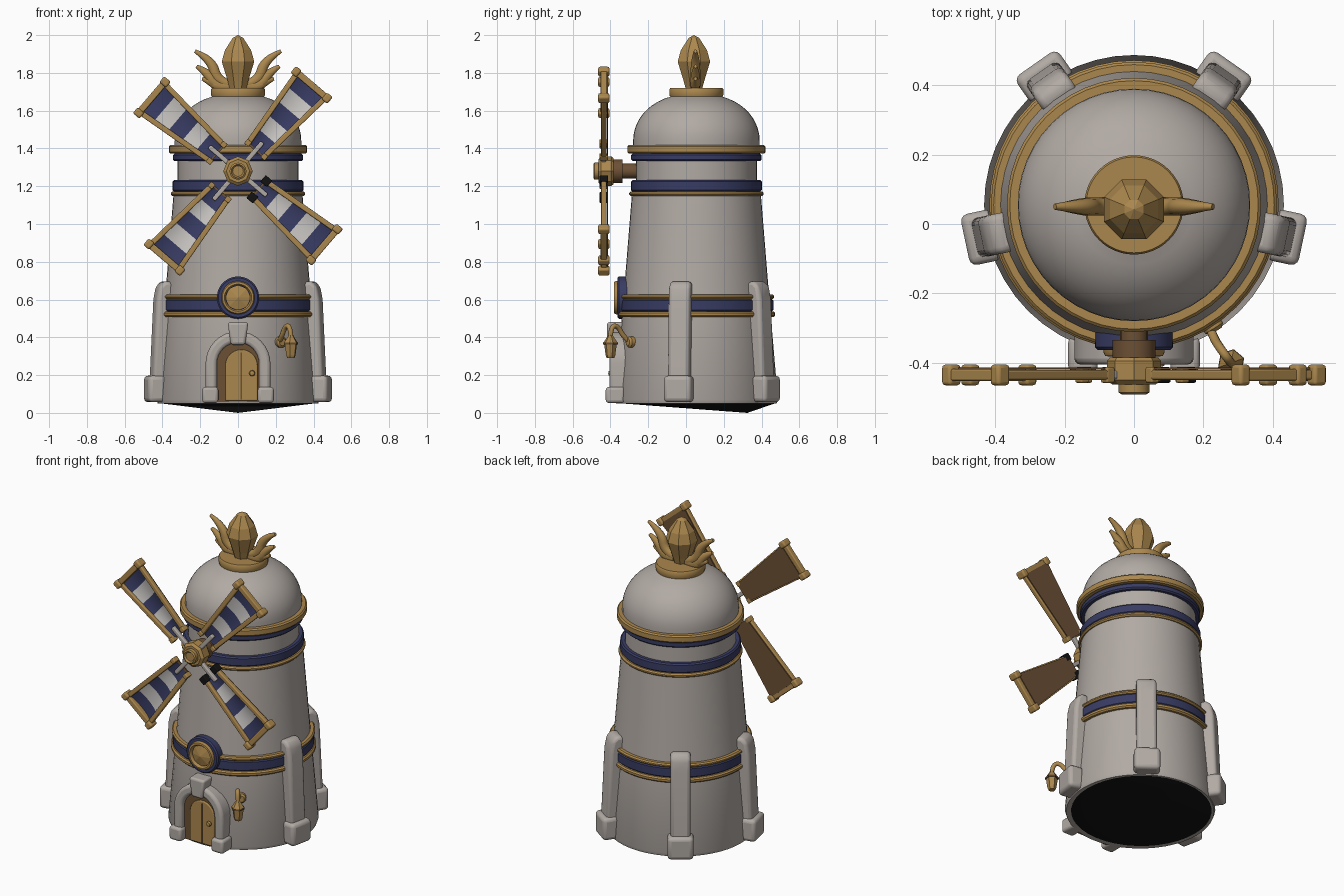
import bpy, bmesh, math
from math import sin, cos, pi, radians
from mathutils import Matrix, Vector

if "Cube" in bpy.data.objects:
    bpy.data.objects.remove(bpy.data.objects["Cube"])

CY = 0.055  # tower axis sits slightly behind the centre
AXIS = Matrix.Translation((0, CY, 0))


def material(name, rgb):
    m = bpy.data.materials.new(name)
    m.use_nodes = True
    m.diffuse_color = (*rgb, 1)
    m.node_tree.nodes["Principled BSDF"].inputs["Base Color"].default_value = (*rgb, 1)
    return m


STONE = material("warm grey stone", (0.44, 0.40, 0.37))
GOLD = material("old gold", (0.41, 0.245, 0.075))
NAVY = material("navy blue", (0.04, 0.045, 0.125))
BROWN = material("brown wood", (0.15, 0.08, 0.035))
WHITE = material("white cloth", (0.58, 0.56, 0.54))
BLACK = material("black", (0.006, 0.006, 0.006))


def finish(name, bm, mats, matrix=Matrix(), smooth=True, bevel=0):
    bmesh.ops.recalc_face_normals(bm, faces=bm.faces)
    mesh = bpy.data.meshes.new(name)
    bm.to_mesh(mesh)
    bm.free()
    ob = bpy.data.objects.new(name, mesh)
    bpy.context.collection.objects.link(ob)
    for m in mats:
        mesh.materials.append(m)
    ob.matrix_world = matrix
    if bevel:
        mod = ob.modifiers.new("rounding", "BEVEL")
        mod.width, mod.segments, mod.limit_method = bevel, 3, "ANGLE"
    if smooth:
        bpy.ops.object.select_all(action="DESELECT")
        ob.select_set(True)
        bpy.context.view_layer.objects.active = ob
        bpy.ops.object.shade_smooth_by_angle(angle=radians(40))
    return ob


def lathe(name, profile, mat, matrix=AXIS, segs=48, smooth=True):
    """Turn (radius, height) points round the local z axis."""
    bm = bmesh.new()
    rings = [[bm.verts.new((r * cos(2 * pi * i / segs), r * sin(2 * pi * i / segs), z))
              for i in range(segs)] for r, z in profile]
    for a, b in zip(rings, rings[1:]):
        for i in range(segs):
            j = (i + 1) % segs
            bm.faces.new((a[i], a[j], b[j], b[i]))
    if profile[0] != profile[-1]:
        bm.faces.new(rings[0])
        bm.faces.new(rings[-1])
    bmesh.ops.remove_doubles(bm, verts=bm.verts, dist=1e-5)
    return finish(name, bm, [mat], matrix, smooth)


def hoop(name, r, z0, z1, mat, depth=0.04):
    """Flat band with softened outer corners."""
    c = min(0.008, (z1 - z0) / 3)
    p = [(r - depth, z0), (r - c, z0), (r, z0 + c), (r, z1 - c), (r - c, z1), (r - depth, z1)]
    return lathe(name, p + p[:1], mat)


def prism(name, outline, y0, y1, mat, matrix=Matrix(), bevel=0):
    """Extrude an x-z outline along y."""
    bm = bmesh.new()
    face = bm.faces.new([bm.verts.new((x, y0, z)) for x, z in outline])
    out = bmesh.ops.extrude_face_region(bm, geom=[face])
    bmesh.ops.translate(bm, vec=(0, y1 - y0, 0),
                        verts=[v for v in out["geom"] if isinstance(v, bmesh.types.BMVert)])
    return finish(name, bm, [mat], matrix, True, bevel)


def box(name, centre, size, mat, matrix=Matrix(), bevel=0.008):
    x, y, z = centre
    a, b, c = (s / 2 for s in size)
    return prism(name, [(x - a, z - c), (x + a, z - c), (x + a, z + c), (x - a, z + c)],
                 y - b, y + b, mat, matrix, bevel)


def tube(name, points, radii, mat, flat=1.0):
    """Tapered round tube through points; flat scales its y thickness."""
    cu = bpy.data.curves.new(name, "CURVE")
    cu.dimensions, cu.bevel_depth, cu.bevel_resolution, cu.use_fill_caps = "3D", 1, 3, True
    s = cu.splines.new("NURBS")
    s.points.add(len(points) - 1)
    for p, co, r in zip(s.points, points, radii):
        p.co, p.radius = (co[0], co[1] / flat, co[2], 1), r
    s.use_endpoint_u, s.order_u = True, 3
    cu.materials.append(mat)
    ob = bpy.data.objects.new(name, cu)
    ob.scale = (1, flat, 1)
    bpy.context.collection.objects.link(ob)
    return ob


def arch(r, foot, spring, cx=0):
    return ([(cx + r, foot)] + [(cx + r * cos(pi * i / 16), spring + r * sin(pi * i / 16))
                                for i in range(17)] + [(cx - r, foot)])


# Tower shaft, neck and dome
lathe("tower_shaft", [(0.40, 0.05), (0.425, 0.05), (0.432, 0.07), (0.385, 0.62), (0.342, 1.15), (0.3, 1.17)], STONE)
lathe("tower_neck", [(0.32, 1.15), (0.32, 1.40)], STONE)
lathe("dome", [(0.335, 1.40)] + [(0.335 * cos(a) ** 0.85, 1.44 + 0.25 * sin(a))
      for a in (radians(d) for d in range(0, 76, 7))] + [(0.1, 1.692)], STONE)
hoop("dome_rim", 0.366, 1.372, 1.418, GOLD)
hoop("upper_blue_band", 0.345, 1.333, 1.372, NAVY)
hoop("middle_blue_band", 0.347, 1.172, 1.232, NAVY)
hoop("middle_gold_band", 0.356, 1.148, 1.172, GOLD)
hoop("lower_gold_band", 0.417, 0.508, 0.537, GOLD)
hoop("lower_blue_band", 0.407, 0.537, 0.603, NAVY)
hoop("lower_top_gold_band", 0.412, 0.603, 0.626, GOLD)

# Dark, sagging underside
bm = bmesh.new()
rim = [bm.verts.new((0.42 * cos(i * pi / 20), 0.42 * sin(i * pi / 20), 0.052)) for i in range(40)]
low = bm.verts.new((0, 0.27, 0))
for i in range(40):
    bm.faces.new((rim[i], rim[(i + 1) % 40], low))
finish("underside", bm, [BLACK], AXIS)

# Buttresses: x is the outward direction
for n, deg in enumerate((-12, 192, 55, 125)):
    m = AXIS @ Matrix.Rotation(radians(deg), 4, "Z")
    prism(f"buttress_{n}", [(0.37, 0.07), (0.475, 0.07), (0.45, 0.6), (0.437, 0.67),
                            (0.405, 0.7), (0.36, 0.69)], -0.058, 0.058, STONE, m, 0.02)
    box(f"buttress_foot_{n}", (0.45, 0, 0.127), (0.095, 0.15, 0.14), STONE, m, 0.022)

# Doorway
prism("door_arch", arch(0.172, 0.06, 0.26) + arch(0.112, 0.06, 0.26)[::-1], -0.405, -0.30, STONE, bevel=0.018)
prism("keystone", [(-0.038, 0.36), (0.038, 0.36), (0.055, 0.48), (-0.055, 0.48)], -0.418, -0.31, STONE, bevel=0.014)
for side in (-1, 1):
    box("arch_foot", (side * 0.147, -0.375, 0.095), (0.085, 0.1, 0.085), STONE, bevel=0.016)
prism("door_frame", arch(0.115, 0.06, 0.26), -0.378, -0.31, BROWN)
prism("door_leaf", arch(0.085, 0.065, 0.25, 0.018), -0.388, -0.37, GOLD, bevel=0.005)
box("door_seam", (0.018, -0.388, 0.195), (0.007, 0.004, 0.25), BROWN, bevel=0)
FRONT = Matrix.Rotation(radians(90), 4, "X")  # local z points to -y
lathe("door_knob", [(0.008, 0), (0.016, 0.012), (0.012, 0.024), (0.001, 0.027)], GOLD,
      Matrix.Translation((0.075, -0.385, 0.21)) @ FRONT, 16)

# Medallion over the door
MED = Matrix.Translation((0, -0.30, 0.61)) @ FRONT
lathe("medallion_backing", [(0.112, 0), (0.112, 0.055), (0.104, 0.063)], NAVY, MED)
lathe("medallion_ring", [(0.064, 0.05), (0.064, 0.072), (0.072, 0.082), (0.083, 0.08), (0.088, 0.07), (0.088, 0.05)], GOLD, MED)
lathe("medallion_gem", [(0.066, 0.06), (0.066, 0.066), (0.001, 0.082)], GOLD, MED, 8, False)

# Lantern on a hooked arm
tube("lantern_arm", [(0.215, -0.29, 0.37), (0.23, -0.33, 0.40), (0.25, -0.36, 0.46),
                     (0.275, -0.395, 0.46), (0.28, -0.4, 0.41)], [0.013] * 5, GOLD)
lathe("lantern_plate", [(0.03, 0), (0.03, 0.03), (0.02, 0.04)], GOLD,
      Matrix.Translation((0.215, -0.275, 0.375)) @ Matrix.Rotation(radians(32), 4, "Z") @ FRONT, 16)
LAMP = Matrix.Translation((0.28, -0.4, 0)) @ Matrix.Rotation(radians(20), 4, "Z")
lathe("lantern_glass", [(0.02, 0.29), (0.026, 0.305), (0.034, 0.365)], GOLD, LAMP, 6, False)
lathe("lantern_rim", [(0.04, 0.362), (0.04, 0.372)], BROWN, LAMP, 6, False)
lathe("lantern_roof", [(0.038, 0.372), (0.016, 0.405), (0.008, 0.42)], GOLD, LAMP, 6, False)

# Windmill hub
HUB = Vector((0, -0.435, 1.28))
SHAFT = Matrix.Translation(HUB) @ FRONT
lathe("axle", [(0.04, -0.18), (0.04, -0.1), (0.062, -0.1), (0.062, -0.03)], BROWN, SHAFT, 16)
lathe("hub", [(0.07, -0.05), (0.078, -0.04), (0.078, 0.015), (0.062, 0.028)], GOLD, SHAFT, 8, False)
lathe("hub_cap", [(0.045, 0.02), (0.045, 0.05), (0.036, 0.056), (0.028, 0.046)], GOLD, SHAFT, 16)


def bar(name, a, b, size, mat, matrix):
    a, b = Vector((a[0], 0, a[1])), Vector((b[0], 0, b[1]))
    turn = Matrix.Rotation(-math.atan2(b.z - a.z, b.x - a.x), 4, "Y")
    box(name, (0, 0, 0), ((b - a).length, size, size), mat,
        matrix @ Matrix.Translation((a + b) / 2) @ turn, 0.006)


def cloth(name, matrix):
    """Five stripes, sagging between the side bars."""
    bm = bmesh.new()
    grid = []
    for i in range(11):
        t = i / 10
        half = 0.06 + 0.04 * t
        grid.append([bm.verts.new((0.15 + 0.45 * t, 0.018 * (1 - (k / 4) ** 2) - 0.004, half * k / 4))
                     for k in range(-4, 5)])
    for i in range(10):
        for k in range(8):
            f = bm.faces.new((grid[i][k], grid[i + 1][k], grid[i + 1][k + 1], grid[i][k + 1]))
            f.material_index = (i // 2) % 2
    finish(name, bm, [NAVY, WHITE], matrix)


# Four sails: local x runs outward, z across
for n in range(4):
    m = Matrix.Translation(HUB) @ Matrix.Rotation(-radians(49.5 + 90 * n), 4, "Y")
    cloth(f"sail_cloth_{n}", m)
    prism(f"sail_back_{n}", [(0.14, -0.06), (0.59, -0.106), (0.59, 0.106), (0.14, 0.06)], 0.016, 0.022, BROWN, m)
    bar(f"sail_spoke_{n}", (0.05, 0), (0.2, 0), 0.025, STONE, m)
    bar(f"sail_tip_{n}", (0.6, -0.1), (0.6, 0.1), 0.034, GOLD, m)
    for s in (-1, 1):
        bar(f"sail_side_{n}", (0.14, s * 0.055), (0.6, s * 0.1), 0.028, GOLD, m)
        box(f"sail_tip_knob_{n}", (0.6, 0, s * 0.108), (0.046, 0.06, 0.04), GOLD, m, 0.01)
        black = n == 3
        box(f"sail_inner_knob_{n}", (0.148, 0, s * 0.057), (0.045 if black else 0.03, 0.045, 0.045 if black else 0.03),
            BLACK if black else GOLD, m, 0.005)

# Winged finial
lathe("finial_collar", [(0.14, 1.675), (0.143, 1.685), (0.143, 1.713), (0.138, 1.72)], GOLD)
FIN = Matrix.Translation((0, 0.042, 0)) @ Matrix.Rotation(radians(22.5), 4, "Z")
lathe("finial_crystal", [(0.045, 1.71), (0.06, 1.76), (0.093, 1.86), (0.075, 1.92), (0.03, 1.985), (0.001, 2.0)],
      GOLD, FIN, 8, False)
FEATHERS = [[(0.04, 1.74), (0.11, 1.75), (0.14, 1.87), (0.228, 1.915)],
            [(0.04, 1.73), (0.12, 1.73), (0.16, 1.80), (0.22, 1.835)],
            [(0.04, 1.73), (0.10, 1.725), (0.14, 1.755), (0.19, 1.77)]]
for side in (-1, 1):
    for path in FEATHERS:
        tube("wing_feather", [(side * x, 0.05, z) for x, z in path], [0.026, 0.03, 0.027, 0.01], GOLD, 0.9)
